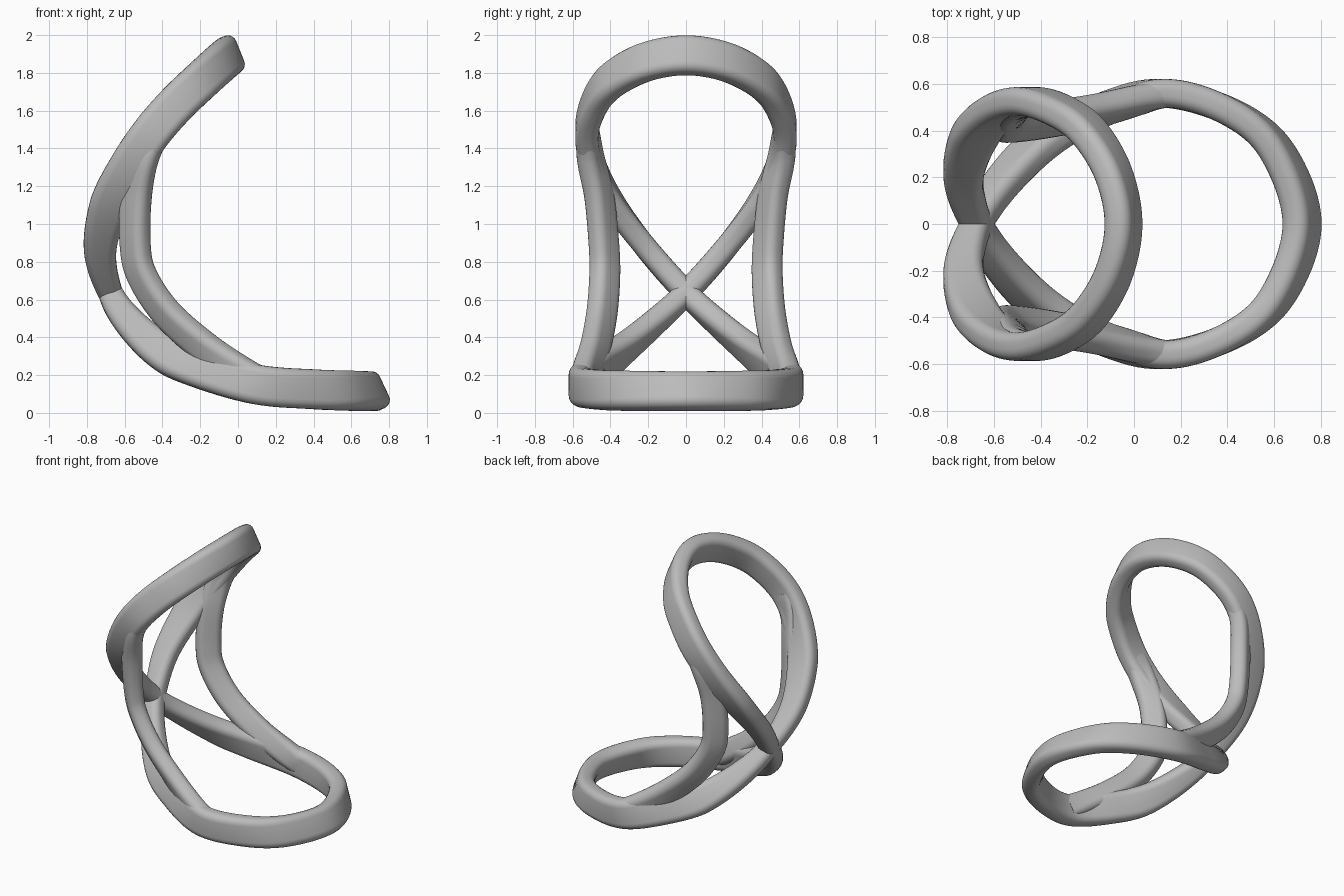
import bpy
import bmesh
from math import sin, cos, pi
from mathutils import Vector

cube = bpy.data.objects.get("Cube")
if cube:
    bpy.data.objects.remove(cube)

# Single matte grey
grey = bpy.data.materials.new("matte_grey")
grey.use_nodes = True
grey.diffuse_color = (0.5, 0.5, 0.5, 1)
grey.node_tree.nodes["Principled BSDF"].inputs["Base Color"].default_value = (0.5, 0.5, 0.5, 1)

FOCUS = Vector((0.35, 0, 0.9))        # the bars' broad sides aim at this axis
CROSSING = Vector((-0.675, 0, 0.635))
STEPS = 10


def flip(p):
    return Vector((p.x, -p.y, p.z))


def smooth_path(points, closed):
    """Catmull-Rom spline through the points."""
    n = len(points)

    def at(i):
        if closed:
            return points[i % n]
        if i < 0:
            return points[0] * 2 - points[1]
        if i >= n:
            return points[-1] * 2 - points[-2]
        return points[i]

    path = []
    for i in range(n if closed else n - 1):
        a, b, c, d = (at(i + k) for k in (-1, 0, 1, 2))
        for s in range(STEPS):
            t = s / STEPS
            path.append(0.5 * (2 * b + (c - a) * t
                               + (2 * a - 5 * b + 4 * c - d) * t ** 2
                               + (3 * b - a - 3 * c + d) * t ** 3))
    if not closed:
        path.append(points[-1].copy())
    return path


def rounded_section(width, height, radius=0.048, arc=5):
    """Rounded rectangle outline, centred on the path."""
    outline = []
    for q, (sx, sy) in enumerate(((1, 1), (-1, 1), (-1, -1), (1, -1))):
        for k in range(arc + 1):
            a = pi / 2 * (q + k / arc)
            outline.append((sx * (width / 2 - radius) + radius * cos(a),
                            sy * (height / 2 - radius) + radius * sin(a)))
    return outline


def sweep(name, points, closed, size_at, axis_at):
    """Sweep a rounded bar along a smooth path."""
    path = smooth_path(points, closed)
    n = len(path)
    bm = bmesh.new()
    rings = []
    for i, p in enumerate(path):
        if closed:
            tangent = path[(i + 1) % n] - path[i - 1]
        else:
            tangent = path[min(i + 1, n - 1)] - path[max(i - 1, 0)]
        tangent.normalize()
        axis = axis_at(p, i / (n - 1))
        axis = (axis - tangent * axis.dot(tangent)).normalized()
        side = tangent.cross(axis)
        rings.append([bm.verts.new(p + axis * u + side * v)
                      for u, v in rounded_section(*size_at(p))])
    m = len(rings[0])
    for i in range(n if closed else n - 1):
        r, s = rings[i], rings[(i + 1) % n]
        for k in range(m):
            j = (k + 1) % m
            bm.faces.new((r[k], r[j], s[j], s[k]))
    if not closed:
        bm.faces.new(rings[0])
        bm.faces.new(rings[-1])
    bmesh.ops.recalc_face_normals(bm, faces=bm.faces)
    mesh = bpy.data.meshes.new(name)
    bm.to_mesh(mesh)
    bm.free()
    mesh.materials.append(grey)
    obj = bpy.data.objects.new(name, mesh)
    bpy.context.collection.objects.link(obj)
    bpy.ops.object.select_all(action="DESELECT")
    obj.select_set(True)
    bpy.context.view_layer.objects.active = obj
    bpy.ops.object.shade_smooth_by_angle(angle=pi / 4)
    return obj


def toward_focus(p, t):
    d = FOCUS - p
    return Vector((d.x, 0, d.z)).normalized()


def strut_axis(p, t):
    return toward_focus(p, t) + Vector((0, sin(pi * t) * (1 if p.y > 0 else -1), 0))


def loop_size(p):
    # Bars slim down toward the crossing
    return 0.13 + 0.08 * min(1, (p - CROSSING).length / 0.6), 0.122


# Figure-eight frame: upper loop, crossing, lower loop
upper = [Vector(p) for p in (
    (-.045, 0, 1.893), (-.09, .22, 1.855), (-.2, .4, 1.755), (-.33, .49, 1.63),
    (-.46, .525, 1.48), (-.58, .485, 1.3), (-.68, .38, 1.1), (-.73, .2, .86))]
lower = [Vector(p) for p in (
    (-.57, .17, .475), (-.4, .345, .325), (-.2, .46, .235), (.1, .56, .15),
    (.4, .485, .125), (.61, .315, .117), (.72, 0, .115))]
half = upper + [CROSSING] + [flip(p) for p in lower]
figure_eight = half + [flip(p) for p in reversed(half[1:-1])]
sweep("figure_eight_frame", figure_eight, True, loop_size, toward_focus)

# Curved struts joining the two loops at each side
strut = [Vector(p) for p in (
    (-.44, .522, 1.5), (-.505, .505, 1.35), (-.54, .46, 1.15), (-.545, .435, .9),
    (-.51, .43, .73), (-.38, .445, .53), (-.18, .48, .35), (0, .525, .225),
    (.12, .555, .155))]
for name, points in (("left_strut", strut), ("right_strut", [flip(p) for p in strut])):
    sweep(name, points, False, lambda p: (0.17, 0.118), strut_axis)
